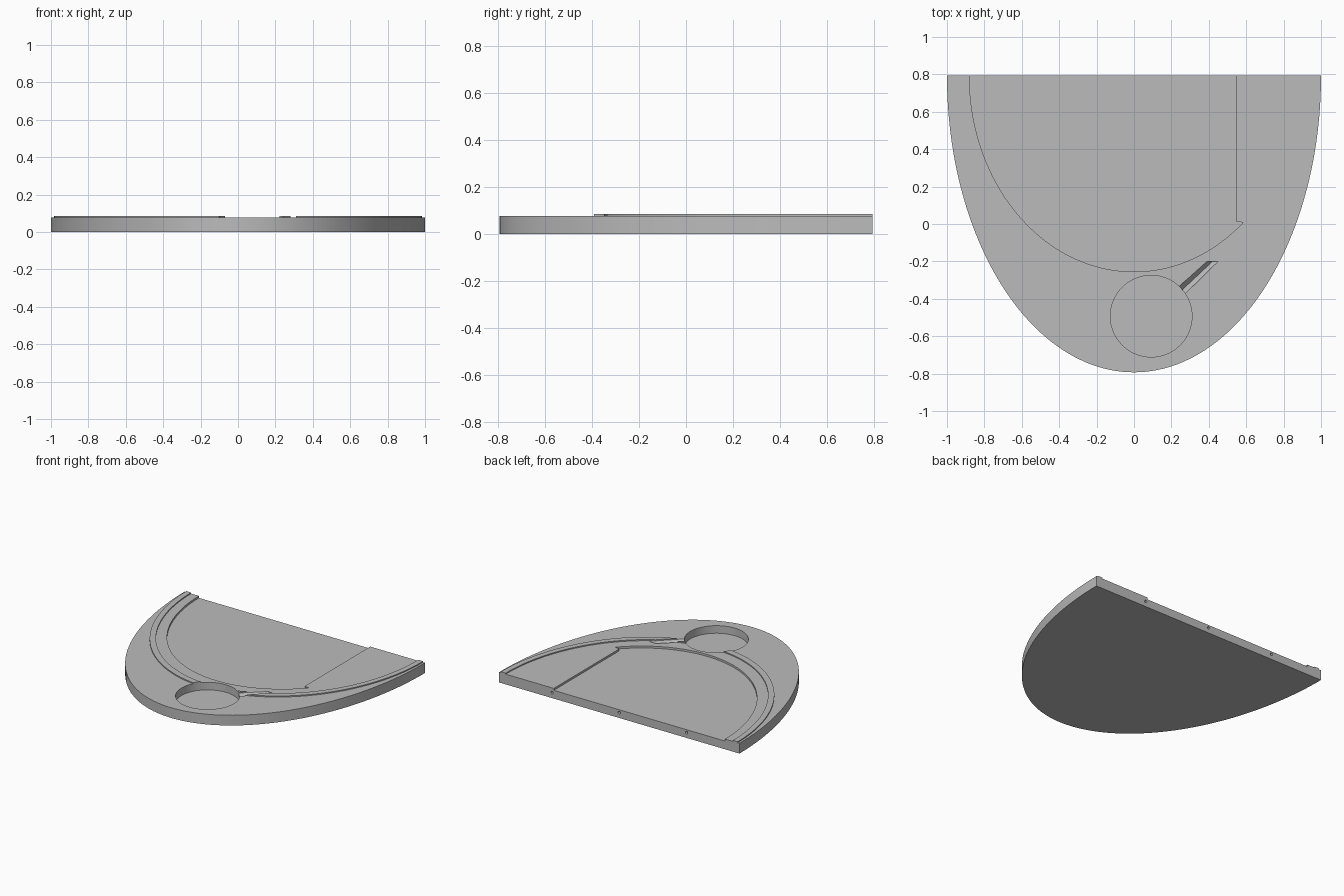
import bpy, bmesh, math
from mathutils import Vector

cube = bpy.data.objects.get("Cube")
if cube:
    bpy.data.objects.remove(cube, do_unlink=True)

BACK = 0.793      # straight rear edge
TOP = 0.077       # board surface height
SEGMENTS = 96

grey = bpy.data.materials.new("light grey")
grey.use_nodes = True
COLOUR = (0.5, 0.5, 0.5, 1)
grey.diffuse_color = COLOUR
grey.node_tree.nodes["Principled BSDF"].inputs["Base Color"].default_value = COLOUR


def arc(a, b, x_end=None):
    """Half ellipse from the left rear corner round the front, up to x_end."""
    last = 0 if x_end is None else -math.acos(x_end / a)
    steps = [-math.pi + (last + math.pi) * i / SEGMENTS for i in range(SEGMENTS + 1)]
    return [(a * math.cos(t), BACK + b * math.sin(t)) for t in steps]


def loft(name, lower, upper):
    """Closed solid between two matching loops of 3D points."""
    bm = bmesh.new()
    low = [bm.verts.new(p) for p in lower]
    high = [bm.verts.new(p) for p in upper]
    bm.faces.new(low)
    bm.faces.new(high)
    for i in range(len(low)):
        j = (i + 1) % len(low)
        bm.faces.new((low[i], low[j], high[j], high[i]))
    bmesh.ops.recalc_face_normals(bm, faces=bm.faces)
    mesh = bpy.data.meshes.new(name)
    bm.to_mesh(mesh)
    bm.free()
    obj = bpy.data.objects.new(name, mesh)
    obj.data.materials.append(grey)
    bpy.context.collection.objects.link(obj)
    return obj


def prism(name, outline, z0, z1):
    return loft(name, [(x, y, z0) for x, y in outline], [(x, y, z1) for x, y in outline])


def cylinder(name, radius, depth, location, rotation=(0, 0, 0), sides=64):
    bpy.ops.mesh.primitive_cylinder_add(vertices=sides, radius=radius, depth=depth,
                                        location=location, rotation=rotation)
    obj = bpy.context.object
    obj.name = name
    obj.data.materials.append(grey)
    return obj


def activate(obj):
    bpy.ops.object.select_all(action='DESELECT')
    obj.select_set(True)
    bpy.context.view_layer.objects.active = obj


def cut(obj, cutters):
    activate(obj)
    for cutter in cutters:
        mod = obj.modifiers.new("cut", 'BOOLEAN')
        mod.operation = 'DIFFERENCE'
        mod.solver = 'EXACT'
        mod.object = cutter
        bpy.ops.object.modifier_apply(modifier=mod.name)


# Board and the thin raised rim
board = prism("board", arc(1.0, 1.586), 0, TOP)
rim = prism("raised_rim", arc(0.985, 1.19) + arc(0.945, 1.143)[::-1], TOP - 0.004, 0.085)

# Round cup well
cup = cylinder("cup_cutter", 0.218, 0.2, (0.092, -0.493, 0.12), sides=96)

# Shallow recess, open at the rear
recess_outline = arc(0.88, 1.048, 0.583) + [(0.545, 0.015), (0.545, 0.9), (-0.88, 0.9)]
recess = prism("recess_cutter", recess_outline, TOP - 0.015, 0.2)


# V-shaped drain channel running into the cup well
def channel_section(left, right, bottom):
    l, r = Vector(left), Vector(right)
    m = (l + r) / 2
    return [(*l, 0.2), (*l, TOP), (*m, bottom), (*r, TOP), (*r, 0.2)]


channel = loft("channel_cutter",
               channel_section((0.19, -0.38), (0.235, -0.41), 0.045),
               channel_section((0.39, -0.2), (0.45, -0.2), 0.055))

# Pin holes in the rear face
pins = [cylinder("pin_cutter", 0.01, 0.1, (x, BACK, 0.04), (math.pi / 2, 0, 0), 16)
        for x in (-0.56, 0, 0.56)]

cut(board, [recess, cup, channel] + pins)
cut(rim, [cup, channel])
for helper in [recess, cup, channel] + pins:
    bpy.data.objects.remove(helper, do_unlink=True)

for part in (board, rim):
    activate(part)
    bpy.ops.object.shade_smooth_by_angle(angle=math.radians(30))
